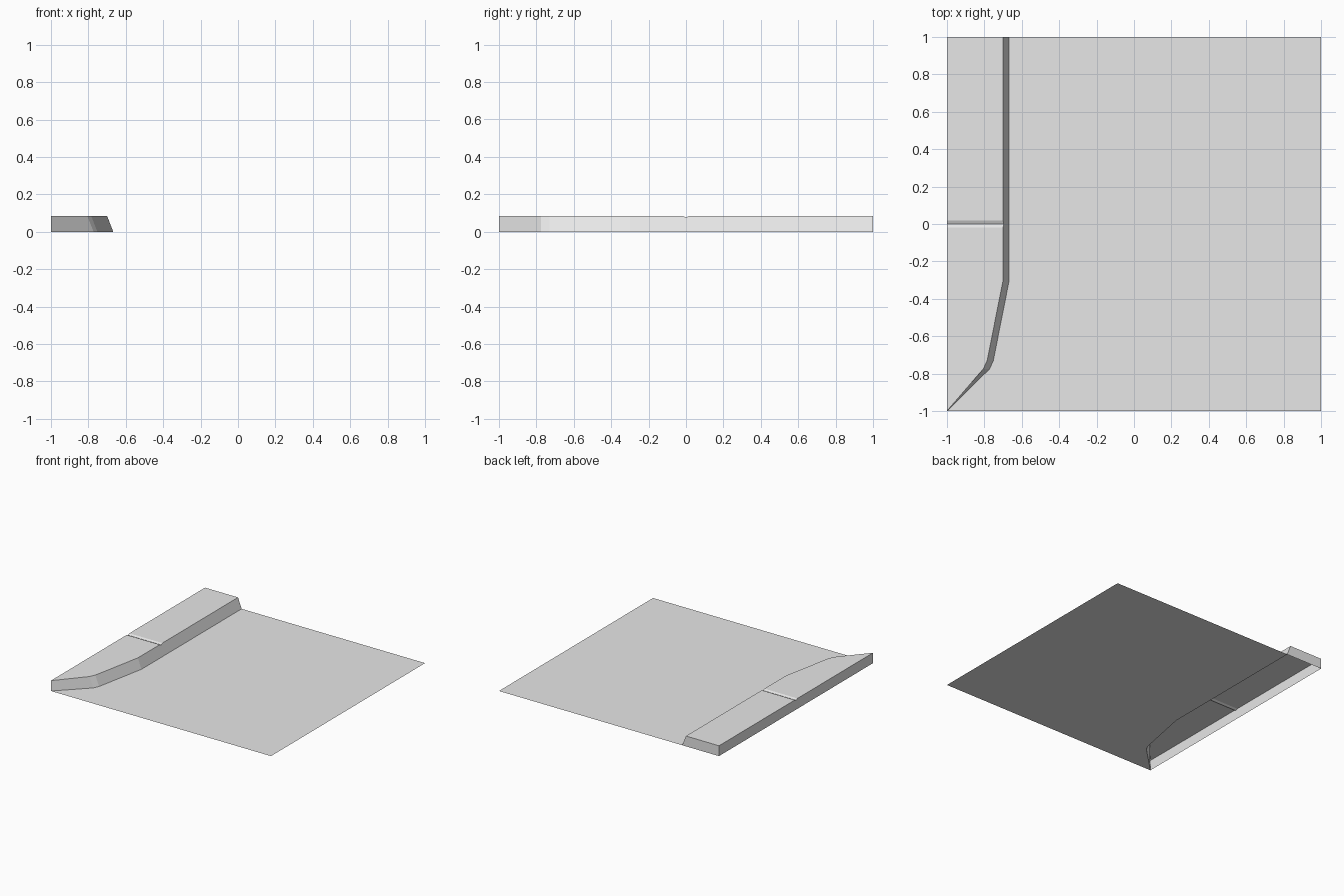
import bpy
import bmesh

cube = bpy.data.objects.get("Cube")
if cube:
    bpy.data.objects.remove(cube, do_unlink=True)

# Pale concrete shared by both parts
concrete = bpy.data.materials.new("pale_concrete")
concrete.use_nodes = True
concrete.diffuse_color = (0.8, 0.8, 0.8, 1)
concrete.node_tree.nodes["Principled BSDF"].inputs["Base Color"].default_value = (0.8, 0.8, 0.8, 1)

HEIGHT = 0.085
GROOVE = 0.008
# Stations along the kerb: y, top edge x, foot x, top height
STATIONS = [
    (1.0, -0.70, -0.667, HEIGHT),
    (0.018, -0.70, -0.667, HEIGHT),
    (0.0, -0.697, -0.667, HEIGHT - GROOVE),
    (-0.018, -0.70, -0.667, HEIGHT),
    (-0.30, -0.70, -0.667, HEIGHT),
    (-0.73, -0.785, -0.752, HEIGHT),
    (-0.775, -0.806, -0.772, HEIGHT),
    (-1.0, -1.0, -1.0, HEIGHT),
]


def loft(name, sections, cap_start=False):
    """Skin open cross-sections, optionally closing the first one."""
    bm = bmesh.new()
    rows = [[bm.verts.new(p) for p in section] for section in sections]
    for a, b in zip(rows, rows[1:]):
        for i in range(len(a) - 1):
            bm.faces.new((a[i], b[i], b[i + 1], a[i + 1]))
    if cap_start:
        bm.faces.new(rows[0])
    bmesh.ops.remove_doubles(bm, verts=bm.verts, dist=0.0001)
    mesh = bpy.data.meshes.new(name)
    bm.to_mesh(mesh)
    bm.free()
    mesh.materials.append(concrete)
    obj = bpy.data.objects.new(name, mesh)
    bpy.context.collection.objects.link(obj)
    return obj


# Raised kerb: back wall, top and sloping face, open underneath
loft("kerb", [[(-1, y, 0), (-1, y, z), (top, y, z), (foot, y, 0)]
              for y, top, foot, z in STATIONS], cap_start=True)

# Flat road that meets the foot of the kerb
loft("road", [[(foot, y, 0), (1, y, 0)] for y, top, foot, z in STATIONS])
